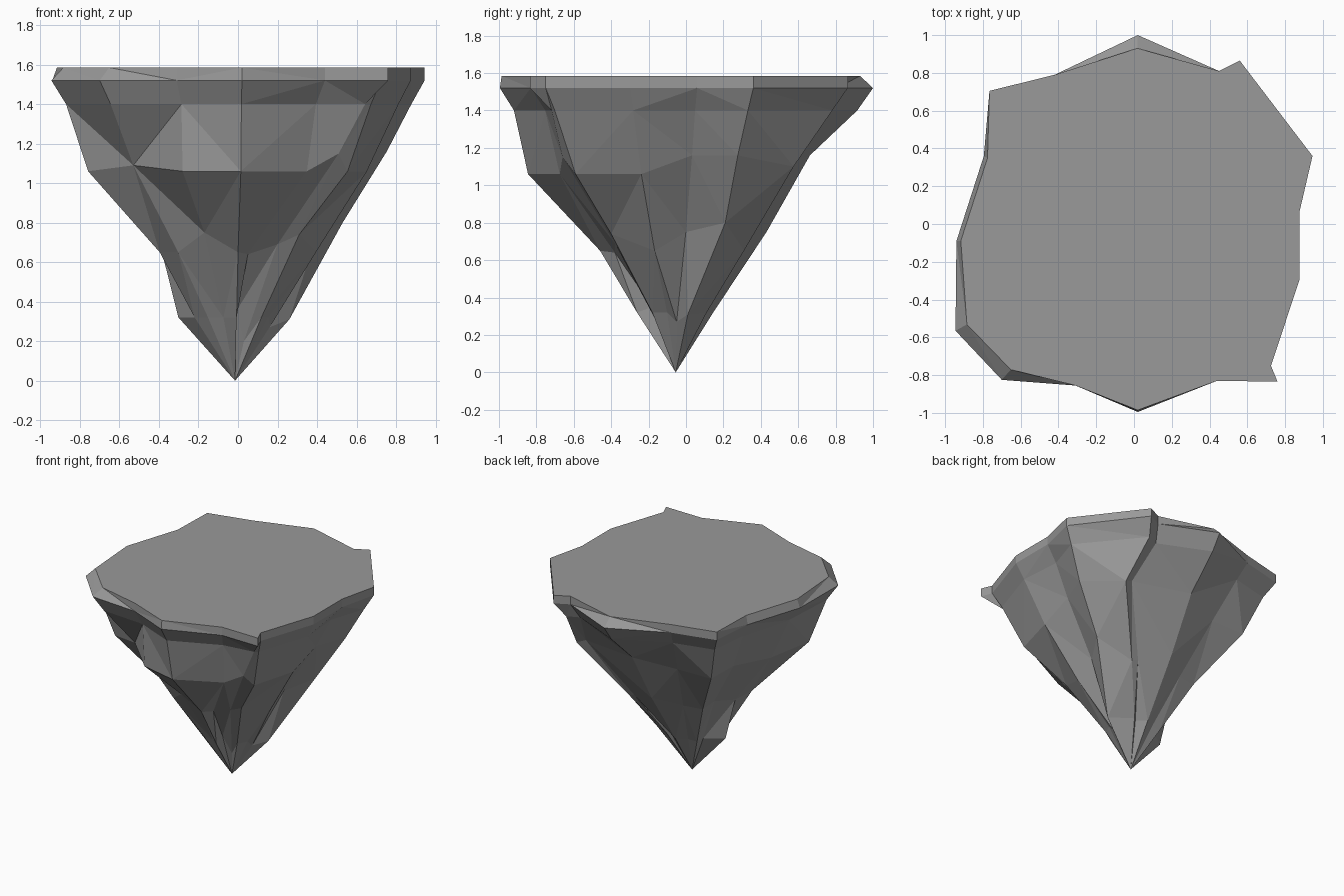
import bpy, bmesh

# Each spoke: rim x, rim y, scale at the shoulder, belly, waist, toe
SPOKES = [
    (0.02, 1.00, .92, .68, .46, .19),
    (0.45, 0.81, .92, .69, .42, .17),
    (0.56, 0.865, .91, .76, .42, .18),
    (0.945, 0.36, .93, .80, .57, .27),
    (0.875, 0.06, .90, .76, .47, .18),
    (0.875, -0.30, .93, .75, .46, .19),
    (0.725, -0.75, .93, .77, .45, .18),
    (0.76, -0.835, .85, .69, .30, .14),
    (0.44, -0.83, .90, .80, .40, .15),
    (0.02, -0.995, .92, .84, .43, .22),
    (-0.31, -0.855, .92, .90, .50, .20),
    (-0.70, -0.825, .92, .76, .42, .20),
    (-0.945, -0.565, .92, .80, .41, .22),
    (-0.94, -0.09, .90, .73, .40, .31),
    (-0.795, 0.36, .92, .75, .40, .20),
    (-0.765, 0.705, .91, .77, .43, .20),
    (-0.42, 0.79, .91, .70, .42, .18),
]
INSET = {0: .934, 9: .99, 11: .93, 12: .935, 13: .975, 14: .975}  # bevelled rim
# Dents and creases: (spoke, ring) -> exact place
DENTS = {
    (1, 3): (0.49, 0.56, 1.13), (1, 4): (0.23, 0.32, 0.67),
    (2, 3): (0.56, 0.575, 1.10), (2, 4): (0.28, 0.31, 0.65),
    (3, 4): (0.53, 0.21, 0.80),
    (3, 5): (0.26, 0.01, 0.31), (4, 5): (0.16, -0.05, 0.27),
    (6, 4): (0.31, -0.40, 0.74), (7, 3): (0.51, -0.66, 1.15),
    (7, 4): (0.20, -0.38, 0.69), (7, 5): (0.03, -0.12, 0.20),
    (8, 4): (0.05, -0.38, 0.64), (8, 5): (-0.01, -0.18, 0.35),
    (10, 4): (-0.17, -0.47, 0.75), (11, 3): (-0.53, -0.54, 1.09),
}
TIP = (-0.015, -0.055)

bm = bmesh.new()

# Stacked ragged rings from the flat top down to the toe
columns = []
for i, (x, y, shoulder, belly, waist, toe) in enumerate(SPOKES):
    zb = 1.16 if i < 5 else 1.10 if i > 13 else 1.06
    rings = ((INSET.get(i, 1), 1.585), (1, 1.52), (shoulder, 1.40),
             (belly, zb), (waist, zb - 0.41), (toe, 0.32))
    col = []
    for j, (s, z) in enumerate(rings):
        place = (TIP[0] + (x - TIP[0]) * s, TIP[1] + (y - TIP[1]) * s, z)
        col.append(bm.verts.new(DENTS.get((i, j), place)))
    columns.append(col)

# Flat top, triangular facets down the sides and a pointed tip
bm.faces.new([c[0] for c in columns])
tip = bm.verts.new((*TIP, 0))
sides = []
for i, a in enumerate(columns):
    b = columns[(i + 1) % len(columns)]
    sides += [bm.faces.new((a[j], b[j], b[j + 1], a[j + 1])) for j in range(5)]
    bm.faces.new((a[5], b[5], tip))
bmesh.ops.triangulate(bm, faces=sides, quad_method='SHORT_EDGE')

bmesh.ops.recalc_face_normals(bm, faces=bm.faces[:])
mesh = bpy.data.meshes.new("floating_rock")
bm.to_mesh(mesh)
bm.free()
rock = bpy.data.objects.new("floating_rock", mesh)
bpy.context.collection.objects.link(rock)

# Dark grey stone
stone = bpy.data.materials.new("stone")
stone.diffuse_color = (0.32, 0.32, 0.32, 1)
mesh.materials.append(stone)
